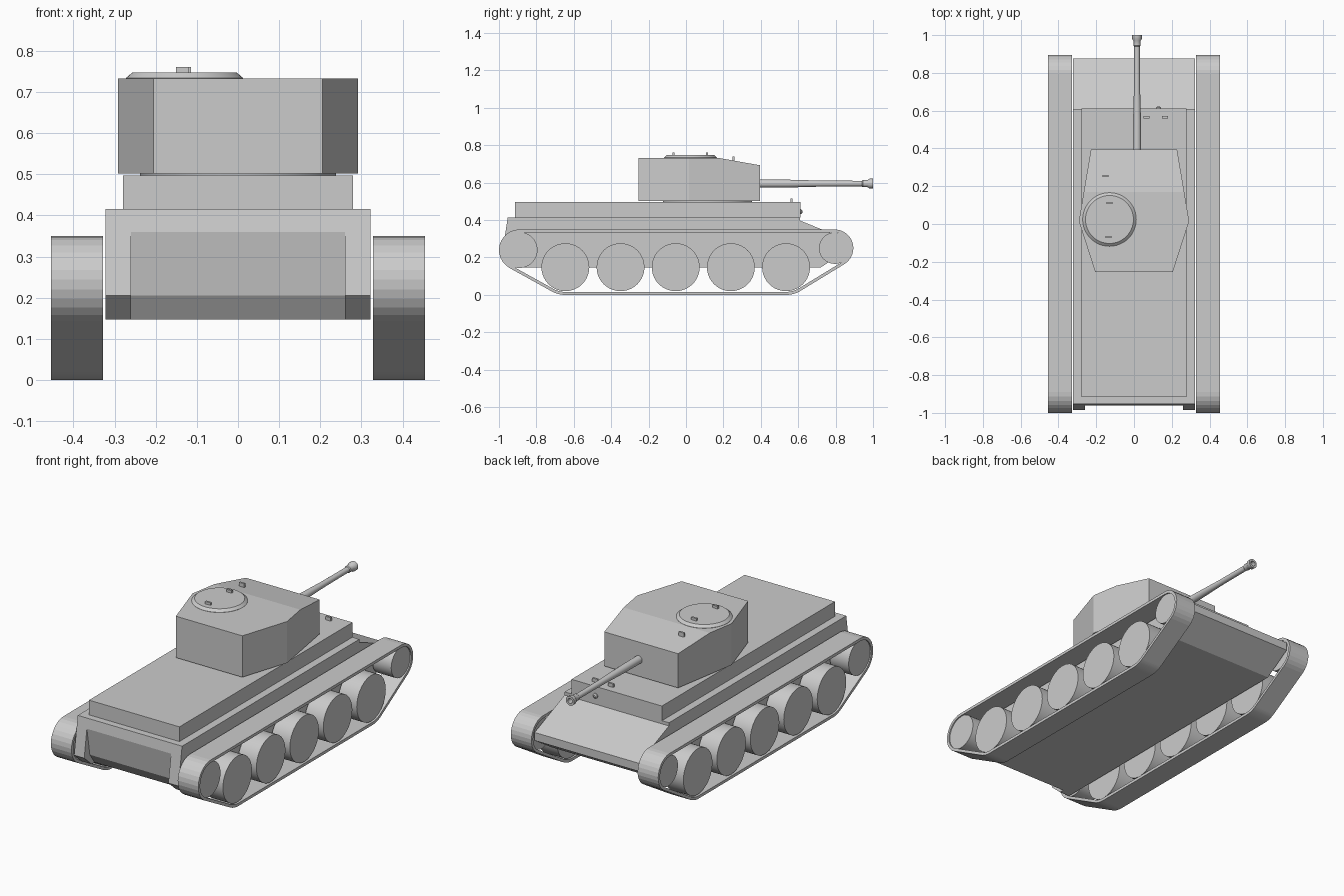
import bpy, bmesh, math
from mathutils import Vector

if "Cube" in bpy.data.objects:
    bpy.data.objects.remove(bpy.data.objects["Cube"])


def make(name, bm, smooth=False):
    bmesh.ops.recalc_face_normals(bm, faces=bm.faces)
    me = bpy.data.meshes.new(name)
    bm.to_mesh(me)
    bm.free()
    ob = bpy.data.objects.new(name, me)
    bpy.context.collection.objects.link(ob)
    bpy.ops.object.select_all(action='DESELECT')
    ob.select_set(True)
    bpy.context.view_layer.objects.active = ob
    if smooth:
        bpy.ops.object.shade_smooth_by_angle(angle=math.radians(35))
    return ob


def prism(name, prof, x0, x1):
    # side profile (y, z) extruded along x
    bm = bmesh.new()
    a = [bm.verts.new((x0, y, z)) for y, z in prof]
    b = [bm.verts.new((x1, y, z)) for y, z in prof]
    bm.faces.new(a)
    bm.faces.new(b)
    n = len(prof)
    for i in range(n):
        j = (i + 1) % n
        bm.faces.new((a[i], a[j], b[j], b[i]))
    return make(name, bm)


def lathe(name, prof, loc, axis, n=32):
    # (radius, height) profile revolved about the given axis
    bm = bmesh.new()
    rot = Vector((0, 0, 1)).rotation_difference(Vector(axis))
    rings = []
    for r, h in prof:
        rings.append([bm.verts.new(Vector(loc) + rot @ Vector(
            (r * math.cos(k * math.tau / n), r * math.sin(k * math.tau / n), h)))
            for k in range(n)])
    for a, b in zip(rings, rings[1:]):
        for k in range(n):
            bm.faces.new((a[k], a[(k + 1) % n], b[(k + 1) % n], b[k]))
    bm.faces.new(rings[0])
    bm.faces.new(rings[-1])
    return make(name, bm, True)


def box(name, c, s):
    y, z = s[1] / 2, s[2] / 2
    return prism(name, [(c[1] - y, c[2] - z), (c[1] + y, c[2] - z),
                        (c[1] + y, c[2] + z), (c[1] - y, c[2] + z)],
                 c[0] - s[0] / 2, c[0] + s[0] / 2)


def belt(circles, steps=12):
    # outline of a belt wrapped round circles (y, z, r), anticlockwise
    n = len(circles)
    ang = []
    for i in range(n):
        (y1, z1, r1), (y2, z2, r2) = circles[i], circles[(i + 1) % n]
        d = math.atan2(z2 - z1, y2 - y1)
        ang.append(d - math.acos((r1 - r2) / math.hypot(y2 - y1, z2 - z1)))
    pts = []
    for i, (y, z, r) in enumerate(circles):
        sweep = (ang[i] - ang[i - 1]) % math.tau
        for k in range(steps + 1):
            t = ang[i - 1] + sweep * k / steps
            pts.append((y + r * math.cos(t), z + r * math.sin(t)))
    return pts


# hull with sloped nose and recessed rear plate
hull = prism("hull", [(-0.953, 0.415), (-0.985, 0.205), (-0.92, 0.147), (0.72, 0.147),
                      (0.875, 0.245), (0.875, 0.29), (0.61, 0.397), (0.61, 0.415)], -0.322, 0.322)
cutter = prism("rear_recess_cutter", [(-1.1, 0.36), (-0.961, 0.36), (-0.935, 0.205),
                                      (-0.86, 0.1), (-1.1, 0.1)], -0.26, 0.26)
cutter.hide_render = True
bpy.context.view_layer.objects.active = hull
mod = hull.modifiers.new("recess", 'BOOLEAN')
mod.operation = 'DIFFERENCE'
mod.solver = 'EXACT'
mod.object = cutter
bpy.ops.object.modifier_apply(modifier=mod.name)
bpy.data.objects.remove(cutter)

# raised deck
box("upper_deck", (0, -0.152, 0.455), (0.558, 1.526, 0.084))

# tracks and wheels on both sides
loop = [(-0.89, 0.24, 0.11), (-0.645, 0.15, 0.15), (0.535, 0.15, 0.15), (0.795, 0.25, 0.1)]
outer = belt(loop)
inner = belt([(y, z, r - 0.016) for y, z, r in loop])
wheels = [(-0.645 + 0.295 * i, 0.148, 0.128) for i in range(5)]
wheels += [(-0.89, 0.24, 0.096), (0.795, 0.25, 0.084)]
for side, s in (("left", -1), ("right", 1)):
    bm = bmesh.new()
    rows = [[bm.verts.new((s * x, y, z)) for y, z in p]
            for x, p in ((0.328, outer), (0.455, outer), (0.455, inner), (0.328, inner))]
    for i in range(4):
        a, b = rows[i], rows[(i + 1) % 4]
        for k in range(len(outer)):
            j = (k + 1) % len(outer)
            bm.faces.new((a[k], a[j], b[j], b[k]))
    make(side + "_track", bm)
    for i, (y, z, r) in enumerate(wheels):
        lathe(f"{side}_wheel_{i + 1}", [(r, 0), (r, 0.115)], (s * 0.333, y, z), (s, 0, 0), 40)

# turret: six-sided plan with a roof that slopes toward the gun
plan = [(0.205, -0.255), (0.292, 0.015), (0.228, 0.395)]
roof_break = 0.17
t = (roof_break - 0.015) / 0.38
plan.insert(2, (0.292 - 0.064 * t, roof_break))
tops = [0.733, 0.733, 0.733, 0.693]
bm = bmesh.new()
R = [[bm.verts.new((x, y, z)) for z in (0.502, h)] for (x, y), h in zip(plan, tops)]
L = [[bm.verts.new((-x, y, z)) for z in (0.502, h)] for (x, y), h in zip(plan, tops)]
for i in range(3):
    for Q in (R, L):
        bm.faces.new((Q[i][0], Q[i + 1][0], Q[i + 1][1], Q[i][1]))
    for k in (0, 1):
        bm.faces.new((R[i][k], R[i + 1][k], L[i + 1][k], L[i][k]))
for i in (0, 3):
    bm.faces.new((R[i][0], R[i][1], L[i][1], L[i][0]))
make("turret", bm)
lathe("turret_ring", [(0.238, 0), (0.238, 0.012)], (0, 0.115, 0.494), (0, 0, 1), 48)

# hatch on the turret roof
lathe("hatch", [(0.142, 0), (0.142, 0.003), (0.127, 0.016)], (-0.13, 0.024, 0.731), (0, 0, 1), 48)

# gun barrel with flared muzzle
lathe("gun", [(0.022, -0.01), (0.021, 0.15), (0.016, 0.33), (0.015, 0.545), (0.019, 0.55),
              (0.019, 0.575), (0.026, 0.585), (0.026, 0.605), (0.014, 0.605), (0.014, 0.57)],
      (0.016, 0.395, 0.595), (0, 1, 0), 24)

# small periscopes and the nose fitting
for i, (x, y, z) in enumerate([(-0.13, 0.112, 0.753), (-0.135, -0.068, 0.753),
                               (-0.152, 0.254, 0.727), (0.066, 0.565, 0.503),
                               (0.164, 0.565, 0.503)]):
    box(f"periscope_{i + 1}", (x, y, z), (0.032, 0.011, 0.016 if i < 2 else 0.026))
lathe("hull_gun_mount", [(0.016, -0.01), (0.013, 0.006), (0.006, 0.012)],
      (0.13, 0.61, 0.445), (0, 1, 0), 16)
